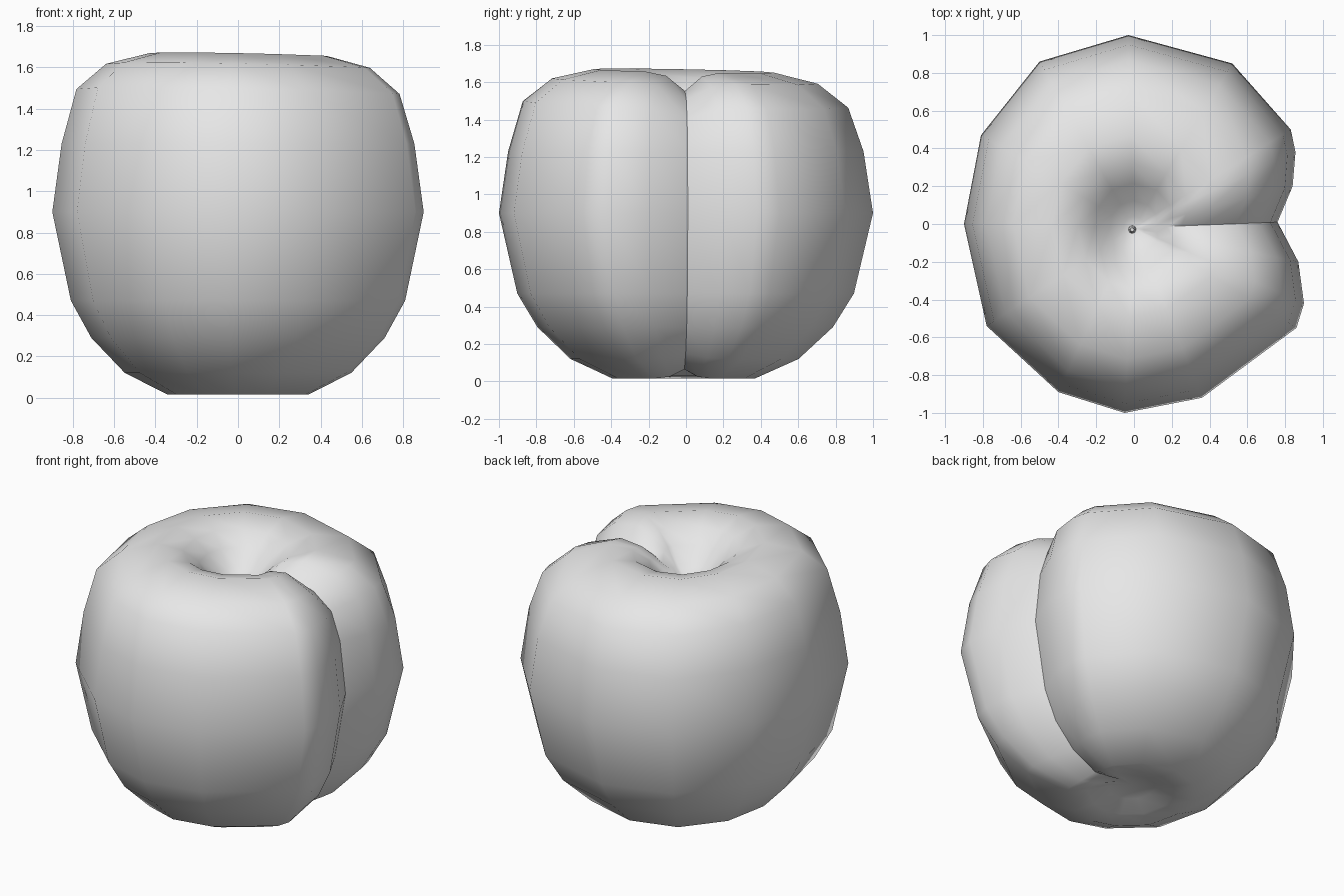
import bpy, bmesh

if "Cube" in bpy.data.objects:
    bpy.data.objects.remove(bpy.data.objects["Cube"])

# One plain skin colour
skin = bpy.data.materials.new("pale_grey")
skin.use_nodes = True
GREY = (0.8, 0.8, 0.8, 1)
skin.diffuse_color = GREY
skin.node_tree.nodes["Principled BSDF"].inputs["Base Color"].default_value = GREY

# Widest cross-section; the first point is the bottom of the seam
OUTLINE = [(0.76, 0.01), (0.84, 0.2), (0.855, 0.38), (0.83, 0.5), (0.52, 0.85),
           (-0.03, 1), (-0.5, 0.86), (-0.81, 0.47), (-0.9, 0), (-0.78, -0.54),
           (-0.4, -0.89), (-0.05, -1), (0.36, -0.92), (0.86, -0.55),
           (0.9, -0.42), (0.87, -0.2)]
# Profile from top dimple to bottom dimple: scale, height, seam drop
PROFILE = [(0.06, 1.42, 0), (0.14, 1.46, 0), (0.23, 1.55, 0.05), (0.33, 1.62, 0.08),
           (0.48, 1.66, 0.1), (0.71, 1.605, 0.09), (0.87, 1.48, 0.06),
           (0.95, 1.23, 0), (1, 0.9, 0), (0.9, 0.47, 0), (0.79, 0.29, 0),
           (0.61, 0.12, -0.03), (0.38, 0.015, -0.05), (0.26, 0.03, -0.04),
           (0.14, 0.07, 0)]
CENTRE_Y = -0.02

# Fruit body: scaled rings joined by faces
bm = bmesh.new()
rings = []
for scale, z, drop in PROFILE:
    ring = []
    for i, (x, y) in enumerate(OUTLINE):
        px, py = x * scale, CENTRE_Y * (1 - scale) + y * scale
        tilt = -0.02 * (px + py) if z > 1.4 else 0
        seam = drop if i == 0 else drop * 0.2 if i in (1, len(OUTLINE) - 1) else 0
        ring.append(bm.verts.new((px, py, z + tilt - seam)))
    rings.append(ring)
count = len(OUTLINE)
for upper, lower in zip(rings, rings[1:]):
    for i in range(count):
        j = (i + 1) % count
        bm.faces.new((upper[i], lower[i], lower[j], upper[j]))

# Close both dimples
for ring, z in ((rings[0], 1.4), (rings[-1], 0.09)):
    tip = bm.verts.new((0, CENTRE_Y, z))
    for i in range(count):
        bm.faces.new((ring[i], ring[(i + 1) % count], tip))
bmesh.ops.recalc_face_normals(bm, faces=bm.faces)
for face in bm.faces:
    face.smooth = True

# Sharp crease down the seam
for upper, lower in zip(rings[2:], rings[3:-1]):
    bm.edges.get((upper[0], lower[0])).smooth = False
mesh = bpy.data.meshes.new("fruit_body")
bm.to_mesh(mesh)
bm.free()
mesh.materials.append(skin)
body = bpy.data.objects.new("fruit_body", mesh)
bpy.context.collection.objects.link(body)

# Tiny stem nub in the top dimple
bpy.ops.mesh.primitive_cone_add(vertices=8, radius1=0.025, radius2=0.01, depth=0.05,
                                location=(-0.01, -0.03, 1.42))
stem = bpy.context.object
stem.name = "stem_nub"
stem.data.materials.append(skin)
